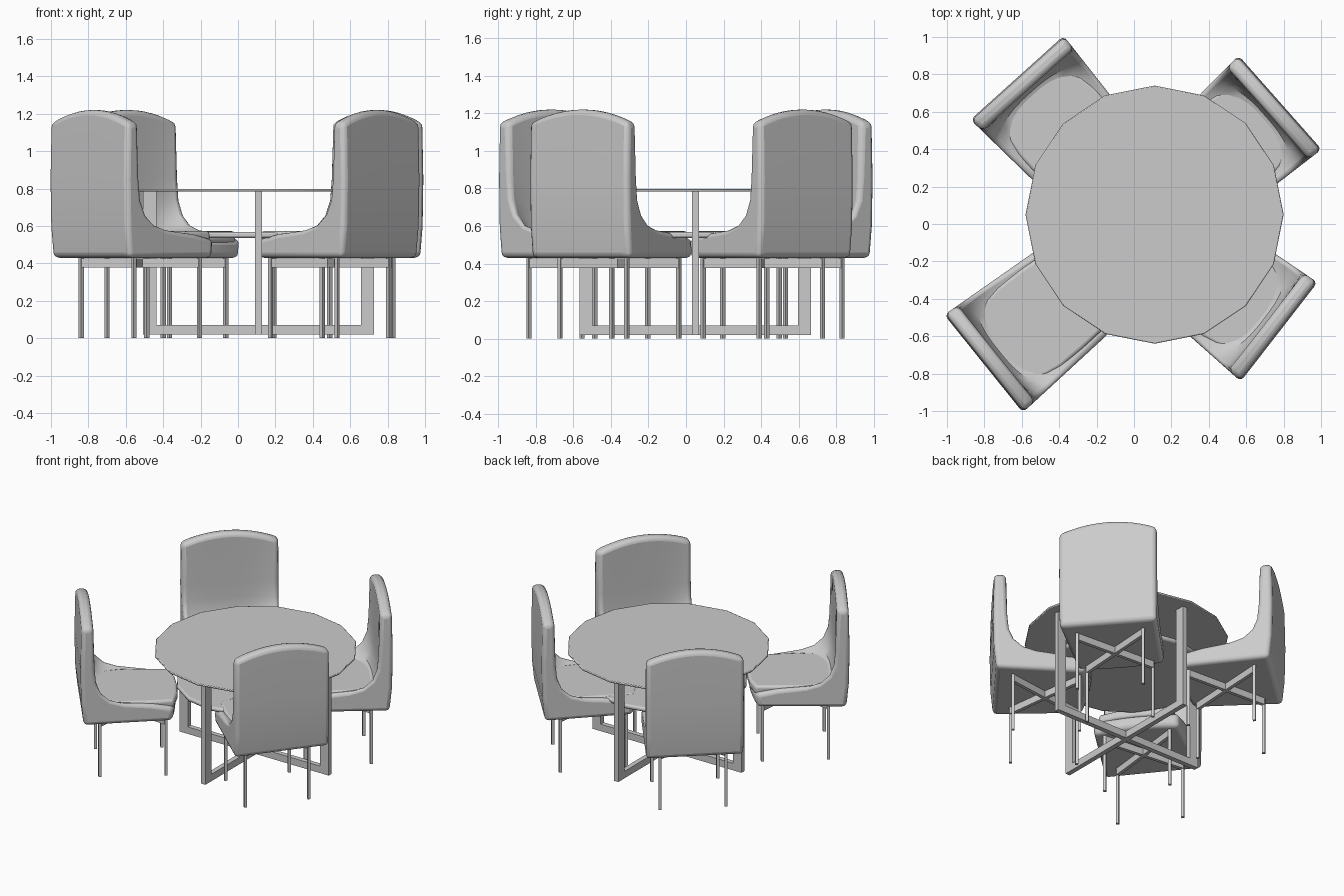
import bpy, bmesh, math
from mathutils import Matrix, Vector

if "Cube" in bpy.data.objects:
    bpy.data.objects.remove(bpy.data.objects["Cube"])

TABLE = (0.11, 0.05)


def finish(name, bm, matrix=Matrix(), bevel=0, segments=3, smooth=40):
    bmesh.ops.recalc_face_normals(bm, faces=bm.faces)
    me = bpy.data.meshes.new(name)
    bm.to_mesh(me)
    bm.free()
    ob = bpy.data.objects.new(name, me)
    bpy.context.collection.objects.link(ob)
    ob.matrix_world = matrix
    if bevel:
        mod = ob.modifiers.new("bevel", 'BEVEL')
        mod.width, mod.segments = bevel, segments
        mod.limit_method, mod.angle_limit = 'ANGLE', math.radians(50)
    if smooth:
        bpy.ops.object.select_all(action='DESELECT')
        ob.select_set(True)
        bpy.context.view_layer.objects.active = ob
        bpy.ops.object.shade_smooth_by_angle(angle=math.radians(smooth))
    return ob


def box(name, centre, size, matrix=Matrix(), turn=0):
    bm = bmesh.new()
    m = (Matrix.Translation(centre) @ Matrix.Rotation(turn, 4, 'Z')
         @ Matrix.Diagonal((*size, 1)))
    bmesh.ops.create_cube(bm, size=1, matrix=m)
    return finish(name, bm, matrix, smooth=0)


def disc(name, radius, z0, z1, bevel):
    bm = bmesh.new()
    bmesh.ops.create_cone(bm, cap_ends=True, segments=16, radius1=radius, radius2=radius,
                          depth=z1 - z0,
                          matrix=Matrix.Translation((*TABLE, (z0 + z1) / 2)))
    return finish(name, bm, bevel=bevel, segments=2)


# side outline of the chair's inner surface: centre line and outer edge
INNER_MID = [(-0.28, 0.85), (-0.28, 0.74), (-0.275, 0.64), (-0.255, 0.58),
             (-0.20, 0.555), (-0.08, 0.55), (0.1, 0.545)]
INNER_EDGE = [(-0.262, 0.85), (-0.25, 0.74), (-0.215, 0.665), (-0.15, 0.61),
              (-0.06, 0.583), (0.03, 0.572), (0.13, 0.56)]


def section(u):
    """Closed side profile at width fraction u, as (forward, height) points."""
    a = abs(u) ** 3
    top = 1.22 - 0.07 * u * u
    front = 0.27 + 0.035 * (1 - u * u)
    inner = [(m[0] + (e[0] - m[0]) * a, m[1] + (e[1] - m[1]) * a)
             for m, e in zip(INNER_MID, INNER_EDGE)]
    return ([(-0.34, 0.43), (-0.357, 0.6), (-0.362, 0.85), (-0.355, top), (-0.275, top)]
            + inner + [(front, 0.525), (front - 0.01, 0.43)])


def chair_shell(matrix):
    bm = bmesh.new()
    rows = []
    steps = 12
    for i in range(steps + 1):
        u = -1 + 2 * i / steps
        rows.append([bm.verts.new((u * 0.335 * (1 - 0.12 * (f + 0.36) / 0.6), f, z))
                     for f, z in section(u)])
    n = len(rows[0])
    for a, b in zip(rows, rows[1:]):
        for j in range(n):
            k = (j + 1) % n
            bm.faces.new((a[j], a[k], b[k], b[j]))
    bm.faces.new(rows[0])
    bm.faces.new(rows[-1])
    finish("chair_shell", bm, matrix, bevel=0.028)


def chair_cushion(matrix):
    # rounded at the rear, bowed at the front
    half = [(0, 0.315), (0.13, 0.308), (0.255, 0.275), (0.268, 0.1), (0.272, -0.05),
            (0.255, -0.16), (0.2, -0.235), (0.11, -0.265), (0, -0.27)]
    outline = half + [(-x, y) for x, y in half[-2:0:-1]]
    bm = bmesh.new()
    face = bm.faces.new([bm.verts.new((x, y, 0.51)) for x, y in outline])
    ext = bmesh.ops.extrude_face_region(bm, geom=[face])
    for v in ext['geom']:
        if isinstance(v, bmesh.types.BMVert):
            v.co.z = 0.572
    finish("chair_cushion", bm, matrix, bevel=0.018)


def chair(x, y, heading):
    m = Matrix.Translation((x, y, 0)) @ Matrix.Rotation(math.radians(heading - 90), 4, 'Z')
    chair_shell(m)
    chair_cushion(m)
    for sx in (-1, 1):
        for sy in (-1, 1):
            box("chair_leg", (sx * 0.225, sy * 0.225, 0.217), (0.02, 0.02, 0.434), m)
        # crossed braces under the seat
        box("chair_brace", (0, 0, 0.402), (0.63, 0.025, 0.05), m, sx * math.pi / 4)


# chairs: leg centre and facing direction
for spot in [(0.51, 0.41, 221.5), (-0.383, 0.513, -48),
             (-0.522, -0.52, 38.8), (0.49, -0.355, 142.2)]:
    chair(*spot)

# table top and lower shelf
disc("table_top", 0.69, 0.783, 0.798, 0.005)
disc("table_shelf", 0.54, 0.535, 0.568, 0.012)

# two crossed U-frames
for turn in (0, math.pi / 2):
    m = Matrix.Translation((*TABLE, 0)) @ Matrix.Rotation(turn, 4, 'Z')
    box("table_base_bar", (0, 0, 0.045), (1.1, 0.036, 0.052), m)
    for s in (-1, 1):
        box("table_leg", (s * 0.582, 0, 0.403), (0.07, 0.036, 0.768), m)
